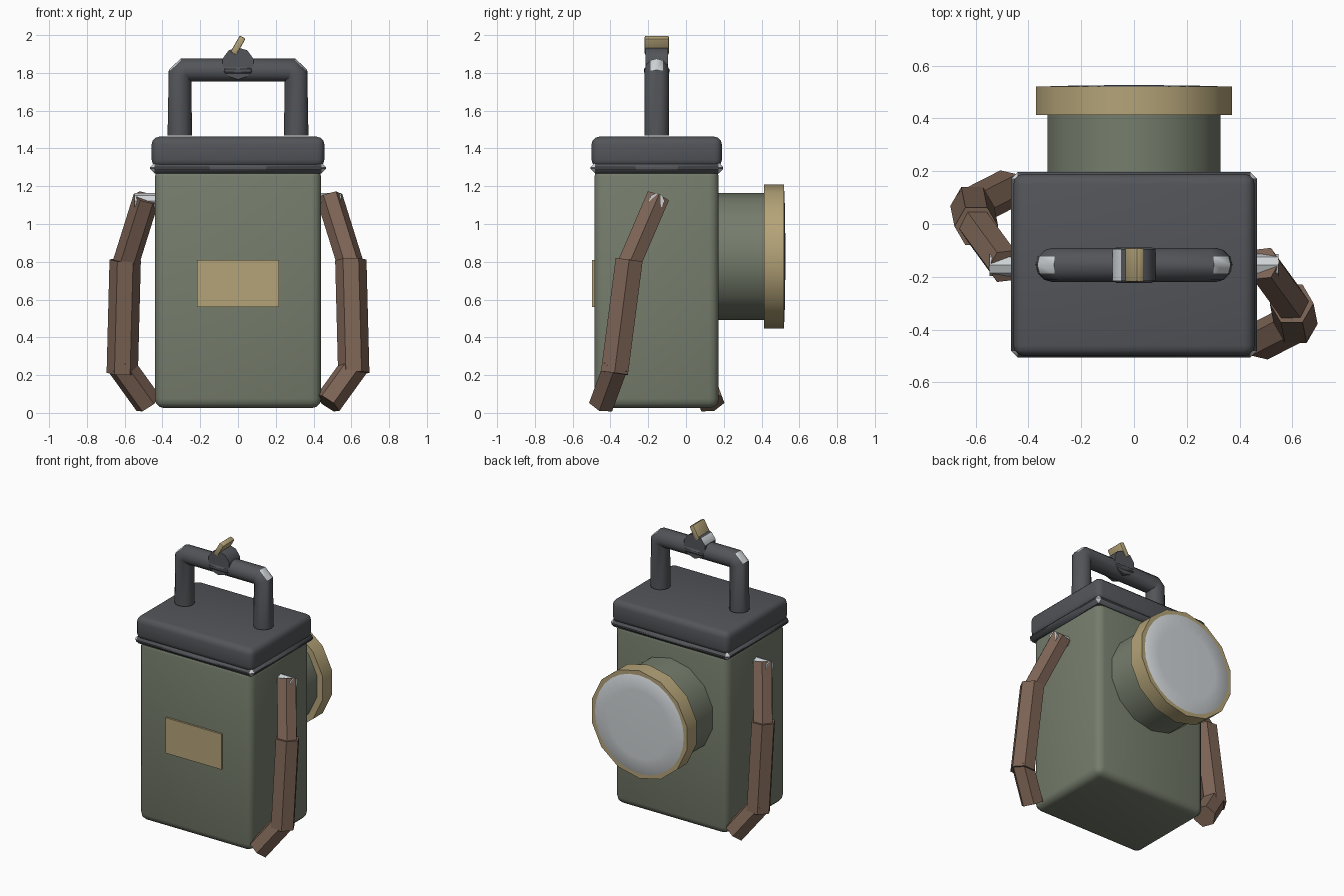
import bpy, bmesh, math
from mathutils import Vector, Matrix

cube = bpy.data.objects.get("Cube")
if cube:
    bpy.data.objects.remove(cube, do_unlink=True)


def material(name, rgb):
    m = bpy.data.materials.new(name)
    m.use_nodes = True
    m.diffuse_color = (*rgb, 1)
    m.node_tree.nodes["Principled BSDF"].inputs["Base Color"].default_value = (*rgb, 1)
    return m


GREEN = material("olive green paint", (0.18, 0.205, 0.15))
DARK = material("dark grey metal", (0.085, 0.09, 0.1))
BRASS = material("dull brass", (0.46, 0.37, 0.19))
SILVER = material("pale silver", (0.62, 0.65, 0.67))
LEATHER = material("brown leather", (0.2, 0.125, 0.09))
MID_Y = -0.155


def finish(name, bm, mats, rule=None, angle=40):
    bmesh.ops.recalc_face_normals(bm, faces=bm.faces)
    bm.normal_update()
    for f in bm.faces:
        f.smooth = True
        if rule:
            f.material_index = int(rule(f))
    mesh = bpy.data.meshes.new(name)
    bm.to_mesh(mesh)
    bm.free()
    mesh.set_sharp_from_angle(angle=math.radians(angle))
    for m in mats:
        mesh.materials.append(m)
    ob = bpy.data.objects.new(name, mesh)
    bpy.context.collection.objects.link(ob)
    return ob


def box(name, low, high, bevel, segments, mats, rule=None, tilt=0):
    low, high = Vector(low), Vector(high)
    bm = bmesh.new()
    bmesh.ops.create_cube(bm, size=1)
    bmesh.ops.scale(bm, vec=high - low, verts=bm.verts)
    if bevel:
        bmesh.ops.bevel(bm, geom=bm.edges[:], offset=bevel, segments=segments,
                        profile=0.5, affect='EDGES')
    bmesh.ops.transform(bm, verts=bm.verts, matrix=Matrix.Translation((low + high) / 2)
                        @ Matrix.Rotation(tilt, 4, 'Y'))
    return finish(name, bm, mats, rule)


def loft(name, points, radii, sides, ref, mats, rule=None, angle=40):
    """Sweep a polygon along points; its first corner points towards ref."""
    pts = [Vector(p) for p in points]
    steps = [b - a for a, b in zip(pts, pts[1:])]
    bm = bmesh.new()
    rings = []
    for i, p in enumerate(pts):
        d = (steps[max(i - 1, 0)].normalized()
             + steps[min(i, len(steps) - 1)].normalized()).normalized()
        u = Vector(ref)
        u = (u - d * u.dot(d)).normalized()
        v = d.cross(u)
        turn = [2 * math.pi * k / sides for k in range(sides)]
        rings.append([bm.verts.new(p + radii[i] * (math.cos(t) * u + math.sin(t) * v))
                      for t in turn])
    for a, b in zip(rings, rings[1:]):
        for k in range(sides):
            j = (k + 1) % sides
            bm.faces.new((a[k], a[j], b[j], b[k]))
    bm.faces.new(rings[0])
    bm.faces.new(rings[-1])
    return finish(name, bm, mats, rule, angle)


# Case, rim and lid
box("case_body", (-0.44, -0.485, 0.025), (0.44, 0.173, 1.3), 0.05, 3, [GREEN])
box("lid_rim", (-0.465, -0.505, 1.268), (0.465, 0.197, 1.325), 0.024, 1, [DARK, SILVER],
    lambda f: min(abs(c) for c in f.normal) > 0.3)
box("lid", (-0.457, -0.5, 1.3), (0.457, 0.19, 1.462), 0.04, 3, [DARK])
box("name_plate", (-0.218, -0.498, 0.56), (0.218, -0.48, 0.81), 0, 1, [BRASS])


# Lamp on the back
def along_y(ys):
    return [(0, y, 0.828) for y in ys]


loft("lamp_housing", along_y([0.15, 0.43]), [0.337, 0.337], 14, (0, 0, 1), [GREEN])
loft("lamp_ring", along_y([0.412, 0.52]), [0.38, 0.38], 14, (0, 0, 1), [BRASS])
loft("lamp_lens", along_y([0.515, 0.521, 0.524, 0.526]), [0.355, 0.345, 0.24, 0.08], 28,
     (0, 0, 1), [SILVER])

# Carry handle with worn upper corners
half = [(0.308, 1.468), (0.307, 1.79), (0.28, 1.815)]
path = [(-x, MID_Y, z) for x, z in half] + [(x, MID_Y, z) for x, z in reversed(half)]
loft("carry_handle", path, [0.065] * 6, 12, (0, 1, 0), [DARK, SILVER],
     lambda f: f.normal.z > 0.55 and 0.2 < abs(f.normal.x) < 0.72 and len(f.verts) == 4)

# Switch on the handle
loft("switch_mount", [(0, MID_Y - 0.06, 1.85), (0, MID_Y + 0.06, 1.85)], [0.085, 0.085],
     10, (0, 0, 1), [DARK, SILVER],
     lambda f: f.normal.x < -0.7 and f.normal.z > 0.2)
box("switch_foot", (-0.083, MID_Y - 0.068, 1.79), (0.083, MID_Y + 0.068, 1.835), 0.015, 1,
    [DARK])
box("switch_lever", (-0.0175, MID_Y - 0.064, 1.896), (0.0175, MID_Y + 0.064, 1.996),
    0.007, 2, [BRASS], tilt=math.radians(30))

# Side straps: the second is the first turned half way round the case
strap = [(0.485, -0.15, 1.14), (0.598, -0.305, 0.78),
         (0.612, -0.375, 0.24), (0.475, -0.445, 0.05)]
for side, turn in (("left", 1), ("right", -1)):
    def place(p):
        return Vector((turn * p[0], MID_Y + turn * (p[1] - MID_Y), p[2]))

    loft(side + "_strap_pin", [place((0.42, MID_Y, 1.122)), place((0.548, MID_Y, 1.122))],
         [0.042, 0.042], 8, (0, 0, 1), [SILVER])
    for i, (a, b) in enumerate(zip(strap, strap[1:])):
        a, b = place(a), place(b)
        lap = (b - a).normalized() * 0.03
        start = a - lap if i else a
        end = b + lap if i < 2 else b
        r = (0.07, 0.083, 0.075)[i]
        loft(f"{side}_strap_{i + 1}", [start, end], [r, r], 6, (turn, 0, 0), [LEATHER])
